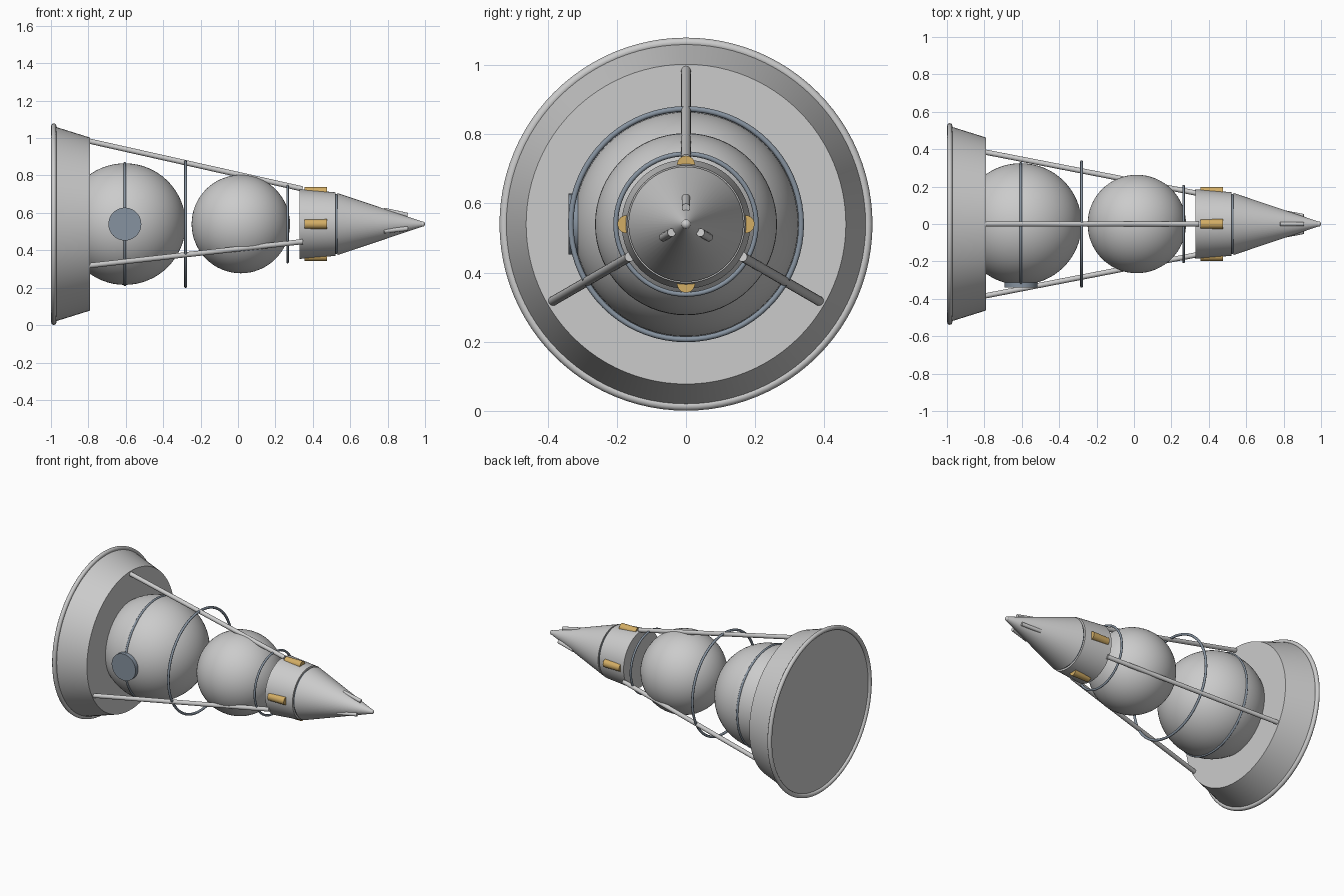
import bpy, math
from mathutils import Vector

if "Cube" in bpy.data.objects:
    bpy.data.objects.remove(bpy.data.objects["Cube"])

CZ = 0.54  # height of the long axis, which runs along x


def material(name, rgb):
    m = bpy.data.materials.new(name)
    m.diffuse_color = (*rgb, 1)
    m.use_nodes = True
    m.node_tree.nodes["Principled BSDF"].inputs["Base Color"].default_value = m.diffuse_color
    return m


SILVER = material("silver grey", (0.60, 0.60, 0.60))
STEEL = material("blue grey steel", (0.24, 0.29, 0.35))
GOLD = material("gold", (0.65, 0.42, 0.13))


def finish(name, mat):
    ob = bpy.context.object
    ob.name = name
    ob.data.materials.append(mat)
    bpy.ops.object.shade_smooth_by_angle(angle=math.radians(35))
    return ob


def frustum(name, a, b, r1, r2, mat, sides=64):
    """Capped cone or rod between two points."""
    a, b = Vector(a), Vector(b)
    d = b - a
    bpy.ops.mesh.primitive_cone_add(vertices=sides, radius1=r1, radius2=r2, depth=d.length,
                                    location=(a + b) / 2,
                                    rotation=d.to_track_quat('Z', 'Y').to_euler())
    return finish(name, mat)


def ball(name, x, r, mat, seg=64):
    bpy.ops.mesh.primitive_uv_sphere_add(segments=seg, ring_count=seg // 2, radius=r,
                                         location=(x, 0, CZ), rotation=(0, math.pi / 2, 0))
    return finish(name, mat)


def ring(name, x, r, thick, mat, seg=72):
    bpy.ops.mesh.primitive_torus_add(major_radius=r, minor_radius=thick, major_segments=seg,
                                     minor_segments=12, location=(x, 0, CZ),
                                     rotation=(0, math.pi / 2, 0))
    return finish(name, mat)


def polar(x, r, deg):
    t = math.radians(deg)
    return (x, r * math.cos(t), CZ + r * math.sin(t))


# Flared base with rolled rim
frustum("base_skirt", (-0.985, 0, CZ), (-0.79, 0, CZ), 0.523, 0.462, SILVER, 96)
ring("base_rim", -0.985, 0.525, 0.014, SILVER, 96)

# Large sphere with band and hatch
ball("large_sphere", -0.605, 0.325, SILVER)
ring("sphere_band", -0.605, 0.325, 0.007, STEEL)
frustum("hatch", (-0.605, -0.31, CZ), (-0.605, -0.34, CZ), 0.088, 0.088, STEEL, 48)

# Small sphere and free hoops
ball("small_sphere", 0.015, 0.263, SILVER)
ring("large_hoop", -0.28, 0.333, 0.008, STEEL)
ring("small_hoop", 0.265, 0.203, 0.007, STEEL)

# Instrument section and nose
frustum("instrument_section", (0.33, 0, CZ), (0.52, 0, CZ), 0.186, 0.170, SILVER)
ring("joint_ring", 0.526, 0.155, 0.006, STEEL)
frustum("nose_cone", (0.532, 0, CZ), (0.987, 0, CZ), 0.166, 0.013, SILVER)
ball("nose_tip", 0.986, 0.014, SILVER, 24)

# Gold thruster pods embedded in the instrument section
for i in range(4):
    frustum(f"gold_pod_{i + 1}", polar(0.355, 0.172, 90 * i), polar(0.475, 0.172, 90 * i),
            0.026, 0.026, GOLD, 24)

# Three struts and three nose pins
for i in range(3):
    deg = 90 + 120 * i
    frustum(f"strut_{i + 1}", polar(-0.81, 0.447, deg), polar(0.345, 0.188, deg),
            0.014, 0.014, SILVER, 20)
    frustum(f"nose_pin_{i + 1}", polar(0.78, 0.076, deg), polar(0.907, 0.048, deg),
            0.012, 0.012, SILVER, 16)
